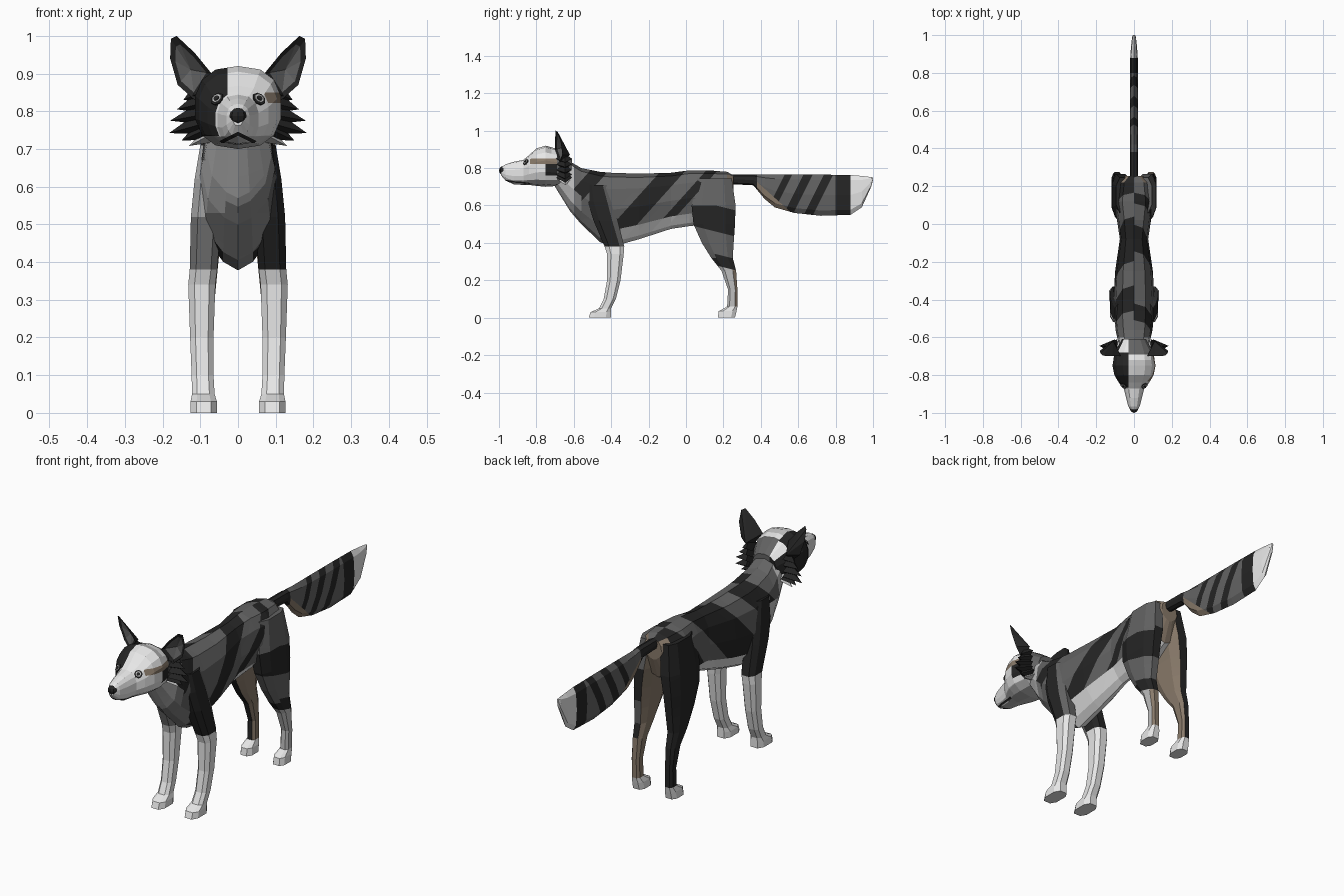
import bpy, bmesh, math
from mathutils import Vector, Matrix
from mathutils.bvhtree import BVHTree

if "Cube" in bpy.data.objects:
    bpy.data.objects.remove(bpy.data.objects["Cube"])

COLOURS = {"black": (.018, .018, .018), "grey": (.125, .125, .125), "mid_grey": (.24, .24, .24),
           "light_grey": (.52, .52, .52), "white": (.82, .82, .82), "tan": (.25, .195, .145)}
MATS = []
for name, c in COLOURS.items():
    m = bpy.data.materials.new(name + "_fur")
    m.diffuse_color = (*c, 1)
    m.use_nodes = True
    m.node_tree.nodes["Principled BSDF"].inputs["Base Color"].default_value = m.diffuse_color
    MATS.append(m)
INDEX = {n: i for i, n in enumerate(COLOURS)}


def finish(bm, name, rule, cuts=()):
    """Cut along planes, colour faces by rule(centre, normal), make the object."""
    bmesh.ops.recalc_face_normals(bm, faces=bm.faces)
    for co, no in cuts:
        bmesh.ops.bisect_plane(bm, geom=bm.verts[:] + bm.edges[:] + bm.faces[:],
                               plane_co=co, plane_no=no, dist=1e-5)
    bm.normal_update()
    for f in bm.faces:
        f.material_index = INDEX[rule(f.calc_center_median(), f.normal)]
    me = bpy.data.meshes.new(name)
    bm.to_mesh(me)
    for m in MATS:
        me.materials.append(m)
    ob = bpy.data.objects.new(name, me)
    bpy.context.collection.objects.link(ob)
    return ob


def loft(rings):
    bm = bmesh.new()
    vs = [[bm.verts.new(p) for p in r] for r in rings]
    n = len(vs[0])
    for a, b in zip(vs, vs[1:]):
        for i in range(n):
            bm.faces.new((a[i], a[(i + 1) % n], b[(i + 1) % n], b[i]))
    bm.faces.new(vs[0])
    bm.faces.new(vs[-1])
    return bm


def power(v, e):
    return math.copysign(abs(v) ** e, v) if abs(v) > 1e-6 else 0


def upright(y, top, bottom, w, n=12, e_up=.8, e_low=.8):
    """Cross-section standing across the y axis."""
    pts = []
    for i in range(n):
        a = 2 * math.pi * i / n
        e = e_up if math.cos(a) > -.01 else e_low
        pts.append(Vector((w * power(math.sin(a), e), y,
                           (top + bottom) / 2 + (top - bottom) / 2 * power(math.cos(a), .85))))
    return pts


def flat(s, z, y0, y1, x0, x1, n=8):
    """Cross-section of a leg lying across the z axis."""
    pts = []
    for i in range(n):
        a = 2 * math.pi * (i + .5) / n
        pts.append(Vector((s * ((x0 + x1) / 2 + (x1 - x0) / 2 * power(math.cos(a), .7) / .946),
                           (y0 + y1) / 2 + (y1 - y0) / 2 * power(math.sin(a), .7) / .946, z)))
    return pts


def in_bands(u, bands):
    return any(a < u < b for a, b in bands)


# Body with slanted stripes
SLANT = Vector((0, 1, -.9))
RIGHT = [(-.68, -.58), (-.30, -.17), (-.06, .0)]
LEFT = [(-.62, -.48), (-.35, -.13), (0, .12)]


def slant(p):
    return p.y - .9 * (p.z - .6)


def body_colour(c, n):
    if n.z < -.35 and c.y > -.40:
        return "white"
    if n.y > .5:
        return "tan"
    if c.y < -.60:
        return "grey" if n.z > .6 else "light_grey"
    if c.y < -.46 and c.x < -.03 and .53 < c.z < .67:
        return "light_grey"
    if n.y < -.3 and n.z < .3 and c.y < -.40:
        return "mid_grey"
    return "black" if in_bands(slant(c), RIGHT if c.x > 0 else LEFT) else "grey"


body = [(-.70, .86, .70, .065), (-.62, .835, .57, .085), (-.56, .80, .50, .098), (-.46, .78, .405, .108),
        (-.40, .775, .378, .108), (-.25, .77, .42, .10), (-.08, .775, .475, .075), (.02, .788, .49, .09),
        (.12, .788, .50, .108), (.22, .78, .56, .09), (.255, .76, .66, .045)]
edges = sorted({e for b in RIGHT + LEFT for e in b})
cuts = [(Vector((0, e, .6)), SLANT) for e in edges] + [((0, -.60, 0), (0, 1, 0))]
cuts += [((0, 0, .53), (0, 0, 1)), ((0, 0, .67), (0, 0, 1))]
finish(loft([upright(*r, e_low=1.45) for r in body]), "body", body_colour, cuts)

# Tail: thin brush with stripes, tan root and pale tip
TAIL = [(.47, .51), (.57, .62), (.68, .73)]


def tail_colour(c, n):
    if c.y > .88:
        return "white"
    if c.y > .80 or c.y < .38:
        return "black"
    if (c.z - .69) + (c.y - .42) * .9 < 0:
        return "tan"
    return "black" if in_bands(c.y - .5 * (c.z - .65), TAIL) else "grey"


tail = [(.22, .765, .715, .022), (.36, .765, .708, .022), (.42, .765, .635, .022), (.475, .765, .59, .022),
        (.58, .765, .56, .022), (.72, .765, .545, .022), (.88, .763, .55, .02), (.94, .758, .59, .016),
        (.99, .752, .70, .01), (1.0, .75, .735, .005)]
cuts = [((0, y, 0), (0, 1, 0)) for y in (.38, .80)] + [((0, .42, .69), (0, .9, 1))]
cuts += [((0, e, .65), (0, 1, -.5)) for b in TAIL for e in b]
finish(loft([upright(*r, n=8) for r in tail]), "tail", tail_colour, cuts)

# Legs
front = [(.71, -.53, -.42, .03, .10), (.62, -.525, -.39, .04, .115), (.52, -.495, -.365, .045, .125),
         (.38, -.435, -.33, .055, .128), (.34, -.422, -.333, .06, .132), (.20, -.422, -.35, .065, .127),
         (.10, -.44, -.375, .065, .123), (.05, -.465, -.40, .062, .122), (.03, -.51, -.40, .056, .126),
         (0, -.52, -.40, .056, .126)]
hind = [(.745, .06, .245, .01, .095), (.60, .03, .265, .025, .116), (.50, .04, .262, .042, .12),
        (.40, .085, .255, .052, .12), (.32, .135, .25, .06, .12), (.25, .19, .268, .065, .115),
        (.15, .225, .275, .07, .112), (.06, .22, .275, .068, .112), (.035, .175, .27, .06, .118),
        (0, .17, .262, .058, .12)]
for s, side in ((1, "right"), (-1, "left")):
    def front_colour(c, n):
        if c.z < .38:
            return "white"
        if s > 0:
            return "black" if n.y < .3 else "grey"
        if n.y < -.3:
            return "light_grey" if c.z > .52 else "mid_grey"
        return "black"

    def hind_colour(c, n):
        if c.z < .06:
            return "white"
        if n.x * s < -.35 and c.z < .7:
            return "tan"
        if s < 0:
            return "black"
        if c.z < .27:
            return "tan" if n.y > .3 else "light_grey"
        return "black" if .45 < c.z < .59 or c.z < .33 else "grey"

    finish(loft([flat(s, *r) for r in front]), side + "_front_leg", front_colour)
    finish(loft([flat(s, *r) for r in hind]), side + "_hind_leg", hind_colour,
           [((0, 0, z), (0, .25, 1)) for z in (.32, .38, .50, .64)])


# Head: black patch on its left, pale on its right, dark downturned mouth line
def head_colour(c, n):
    if c.y < -.835 and .735 < c.z + .5 * abs(c.x) < .746:
        return "black"
    if c.y > -.865 and c.x < -.028 and c.z > .735:
        return "white" if c.y > -.66 and c.z > .84 else "black"
    if c.z < .735:
        return "light_grey"
    if c.x > .05 and -.83 < c.y < -.69 and .822 < c.z < .85:
        return "tan"
    if c.x > .05 and -.75 < c.y < -.69 and .76 < c.z < .822:
        return "black"
    if c.y > -.69:
        return "grey"
    if n.z > .75 and -.76 < c.y < -.72:
        return "light_grey"
    return "white"


head = [(-.61, .85, .72, .065), (-.68, .90, .705, .105), (-.75, .92, .70, .116), (-.80, .905, .705, .106),
        (-.84, .868, .71, .082), (-.87, .844, .71, .056), (-.92, .834, .713, .043), (-.965, .82, .733, .031),
        (-.99, .803, .762, .014)]
cuts = [((0, 0, z), (0, 0, 1)) for z in (.735, .76, .822, .85)]
cuts += [((0, 0, z), (s * .5, 0, 1)) for z in (.735, .746) for s in (1, -1)]
cuts += [((0, y, 0), (0, 1, 0)) for y in (-.865, -.835, -.69, -.72)] + [((-.028, 0, 0), (1, 0, 0))]
bm = loft([upright(*r, n=14) for r in head])
finish(bm, "head", head_colour, cuts)
tree = BVHTree.FromBMesh(bm)

# Nose
bm = bmesh.new()
bmesh.ops.create_uvsphere(bm, u_segments=8, v_segments=6, radius=.023,
                          matrix=Matrix.Translation((0, -.977, .787)))
finish(bm, "nose", lambda c, n: "black")

# Eyes: thin discs laid on the face
for s, side in ((1, "right"), (-1, "left")):
    loc, nor, _, _ = tree.ray_cast(Vector((s * .055, -2, .832)), Vector((0, 1, 0)))
    for part, r, lift, col in (("eye_rim", .019, .001, "black"), ("eye", .013, .003, "light_grey"),
                               ("pupil", .008, .005, "black")):
        bm = bmesh.new()
        mat = Matrix.Translation(loc + nor * lift) @ nor.to_track_quat('Z', 'Y').to_matrix().to_4x4()
        bmesh.ops.create_cone(bm, cap_ends=True, segments=8, radius1=r, radius2=r, depth=.004, matrix=mat)
        finish(bm, side + "_" + part, lambda c, n: col)

# Ears: black shells with a hollow grey front
outline = [(.07, -.70, .90), (.115, -.70, .955), (.163, -.697, 1.0), (.178, -.685, .992),
           (.18, -.67, .94), (.16, -.66, .87), (.115, -.675, .83)]
for s, side in ((1, "right"), (-1, "left")):
    bm = bmesh.new()
    hollow = Vector((.125, -.655, .91))
    rim = [bm.verts.new((s * x, y, z)) for x, y, z in outline]
    inner = []
    for p in outline:
        q = Vector(p).lerp(hollow, .25)
        inner.append(bm.verts.new((s * q.x, q.y, q.z)))
    mid = bm.verts.new((s * hollow.x, hollow.y, hollow.z))
    back = bm.verts.new((s * .11, -.62, .87))
    grey = set()
    for i in range(7):
        j = (i + 1) % 7
        bm.faces.new((rim[i], rim[j], inner[j], inner[i]))
        bm.faces.new((rim[i], rim[j], back))
        grey.add(bm.faces.new((inner[i], inner[j], mid)))
    centres = [f.calc_center_median() for f in grey]
    finish(bm, side + "_ear",
           lambda c, n: "grey" if any((c - k).length < 1e-4 for k in centres) else "black")

# Cheek tufts: flattened spikes (root x, z, tip x, z, colour)
tufts = [(.10, .85, .145, .83, "black"), (.10, .82, .162, .805, "black"), (.10, .79, .18, .775, "black"),
         (.10, .765, .183, .742, "black"), (.09, .75, .15, .722, "black"), (.06, .745, .13, .708, "light_grey")]
for s, side in ((1, "right"), (-1, "left")):
    for k, (x, z, tx, tz, col) in enumerate(tufts):
        bm = bmesh.new()
        tip = bm.verts.new((s * tx, -.645, tz))
        root = [bm.verts.new((s * (x + a * .3), -.65 + b, z + a))
                for a, b in ((.03, 0), (0, -.045), (-.025, 0), (0, .04))]
        bm.faces.new(root)
        for i in range(4):
            bm.faces.new((root[i], root[(i + 1) % 4], tip))
        finish(bm, f"{side}_cheek_tuft_{k + 1}", lambda c, n: col)
